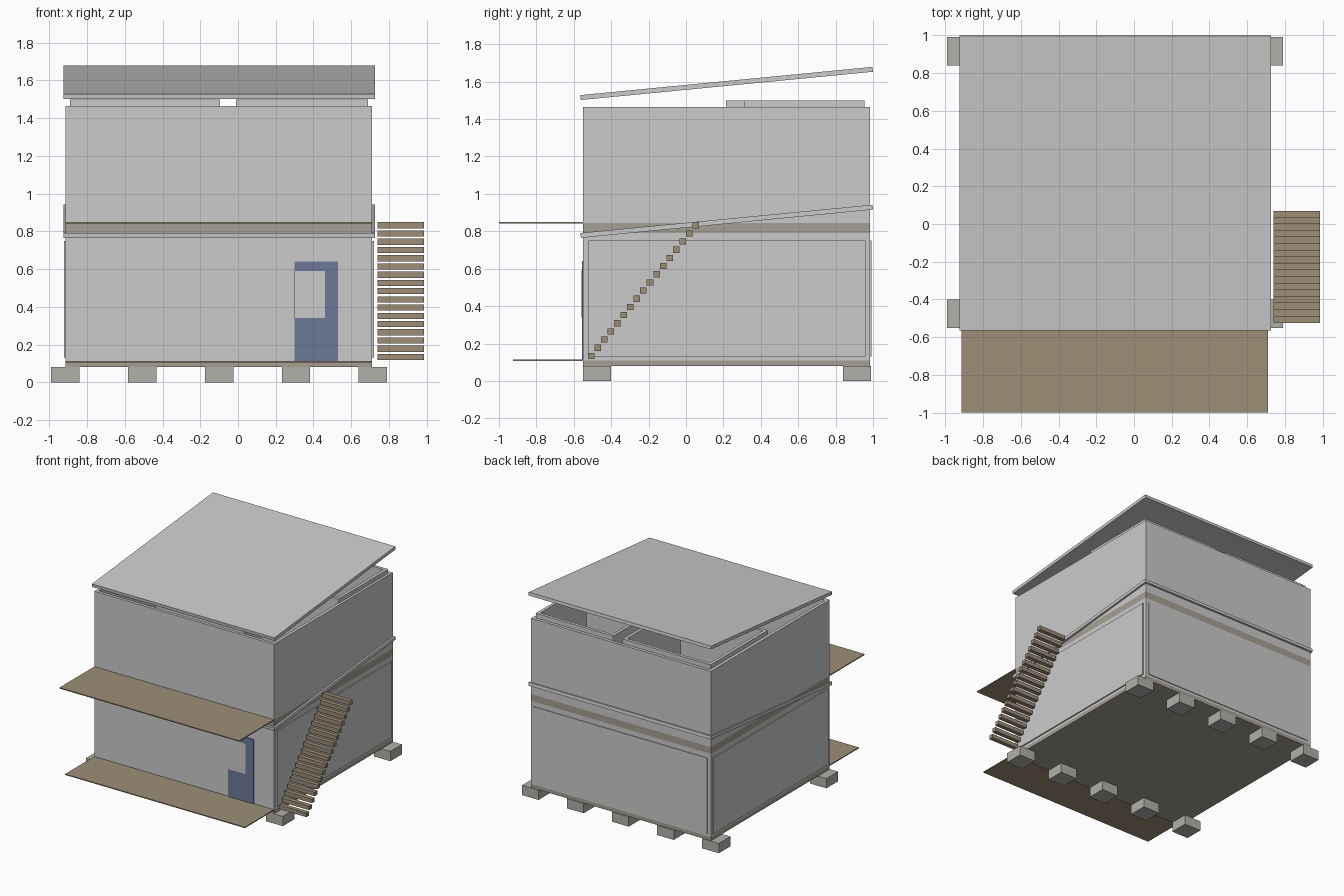
import bpy, bmesh, math

if "Cube" in bpy.data.objects:
    bpy.data.objects.remove(bpy.data.objects["Cube"])

X0, X1, Y0, Y1 = -0.915, 0.71, -0.55, 0.985   # building footprint


def material(name, rgb):
    m = bpy.data.materials.new(name)
    m.diffuse_color = (*rgb, 1)
    m.use_nodes = True
    m.node_tree.nodes["Principled BSDF"].inputs["Base Color"].default_value = m.diffuse_color
    return m


WOOD = material("wood", (0.34, 0.27, 0.18))
FLOOR = material("floor_wood", (0.38, 0.35, 0.29))
STONE = material("concrete", (0.44, 0.44, 0.41))
BLUE = material("door_blue", (0.15, 0.19, 0.31))


def finish(name, bm, mat=None):
    bmesh.ops.recalc_face_normals(bm, faces=bm.faces)
    me = bpy.data.meshes.new(name)
    bm.to_mesh(me)
    bm.free()
    ob = bpy.data.objects.new(name, me)
    bpy.context.collection.objects.link(ob)
    if mat:
        me.materials.append(mat)
    return ob


def extrude(name, pts, vec, mat=None):
    """Extrude a planar outline along a vector."""
    bm = bmesh.new()
    f = bm.faces.new([bm.verts.new(p) for p in pts])
    r = bmesh.ops.extrude_face_region(bm, geom=[f], use_keep_orig=True)
    vs = [g for g in r["geom"] if isinstance(g, bmesh.types.BMVert)]
    bmesh.ops.translate(bm, verts=vs, vec=vec)
    return finish(name, bm, mat)


def box(name, x, y, z, mat=None):
    pts = [(x[0], y[0], z[0]), (x[1], y[0], z[0]), (x[1], y[1], z[0]), (x[0], y[1], z[0])]
    return extrude(name, pts, (0, 0, z[1] - z[0]), mat)


def ring(name, x, y, z, t, mat=None):
    """Rectangular wall loop, open above and below."""
    bm = bmesh.new()
    loops = []
    for d in (0, t):
        for h in z:
            loops.append([bm.verts.new((a, b, h)) for a, b in (
                (x[0] + d, y[0] + d), (x[1] - d, y[0] + d),
                (x[1] - d, y[1] - d), (x[0] + d, y[1] - d))])
    ob, ot, ib, it = loops
    for p, q in ((ob, ot), (ot, it), (it, ib), (ib, ob)):
        for i in range(4):
            j = (i + 1) % 4
            bm.faces.new((p[i], p[j], q[j], q[i]))
    return finish(name, bm, mat)


# Foundation blocks: two rows of five
for row, y in (("front", Y0), ("back", 0.84)):
    for i in range(5):
        x = -0.99 + i * 0.4075
        box(f"{row}_footing_{i + 1}", (x, x + 0.15), (y, y + 0.15), (0, 0.08), STONE)

# Floors and outer walls of the two storeys
box("ground_floor", (X0, X1), (Y0, Y1), (0.08, 0.11), FLOOR)
ring("lower_walls", (X0, X1), (Y0, Y1), (0.11, 0.79), 0.025)
box("upper_floor", (X0, X1), (Y0, Y1), (0.79, 0.845), FLOOR)
ring("upper_walls", (X0, X1), (Y0, Y1), (0.845, 1.465), 0.025)

# Two upper rooms rising above the outer walls
ring("left_room_walls", (-0.89, -0.095), (0.215, 0.955), (0.845, 1.5), 0.025)
ring("right_room_walls", (-0.01, 0.69), (0.31, 0.955), (0.845, 1.5), 0.025)

# Raised cladding panels on the lower storey
box("right_cladding", (X1, 0.72), (-0.52, 0.96), (0.13, 0.75))
box("left_cladding", (-0.923, X0), (-0.52, 0.96), (0.13, 0.75))
box("back_cladding", (-0.885, 0.685), (Y1, 0.991), (0.13, 0.75))

# Sloping roof slabs
for name, z in (("lower_roof", 0.765), ("upper_roof", 1.502)):
    prof = [(-0.562, z), (-0.565, z + 0.026), (0.997, z + 0.177), (1.0, z + 0.151)]
    extrude(name, [(-0.925, y, h) for y, h in prof], (1.65, 0, 0))

# Front decks
box("lower_deck", (X0, X1), (-0.925, Y0), (0.106, 0.114), WOOD)
box("balcony_deck", (X0, X1), (-1.0, Y0), (0.841, 0.849), WOOD)

# Front door leaf around a window opening
door = [(0.3, 0.114), (0.53, 0.114), (0.53, 0.64), (0.3, 0.64),
        (0.3, 0.59), (0.46, 0.59), (0.46, 0.34), (0.3, 0.34)]
extrude("front_door", [(x, Y0, z) for x, z in door], (0, -0.007, 0), BLUE)
box("front_window", (0.3, 0.46), (-0.558, Y0), (0.34, 0.59))

# Outside stair treads
for i in range(17):
    y, z = -0.525 + i * 0.035, 0.117 + i * 0.0437
    box(f"stair_tread_{i + 1}", (0.74, 0.987), (y, y + 0.035), (z, z + 0.033), WOOD)
